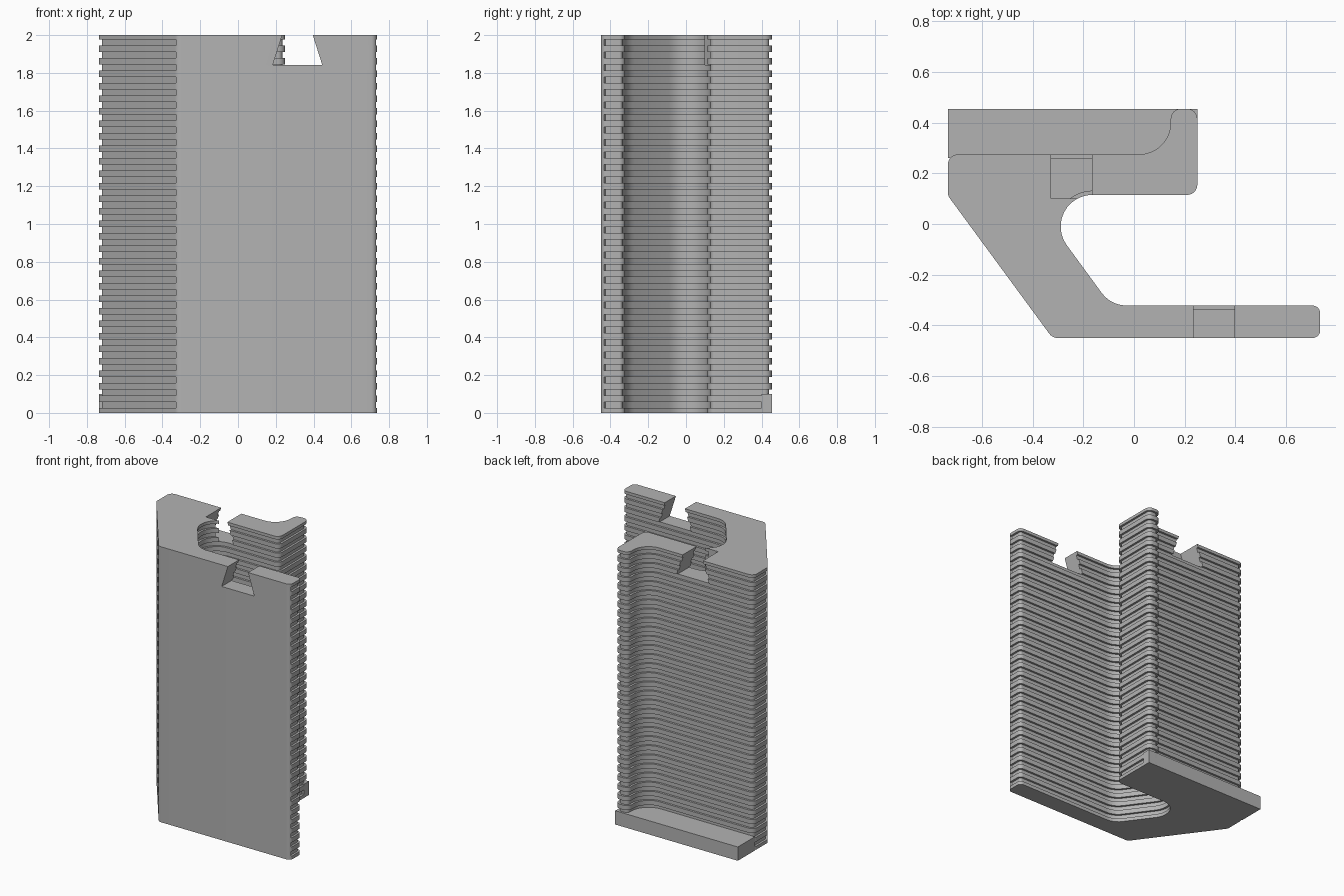
import bpy, bmesh, math
from mathutils import Vector

cube = bpy.data.objects.get("Cube")
if cube:
    bpy.data.objects.remove(cube, do_unlink=True)

grey = bpy.data.materials.new("plain grey")
grey.use_nodes = True
grey.diffuse_color = (0.45, 0.45, 0.45, 1)
grey.node_tree.nodes["Principled BSDF"].inputs["Base Color"].default_value = grey.diffuse_color

HEIGHT = 2.0
GROOVES = 30
GROOVE_DEPTH = 0.015
GROOVE_HEIGHT = 0.033
FIRST_GROOVE = 0.025
LAST_GROOVE = 1.945

# Hook outline, counter-clockwise: corner x, y and fillet radius
CORNERS = [
    (-0.322, -0.45, 0.04), (0.735, -0.45, 0.03), (0.735, -0.322, 0.03),
    (-0.091, -0.322, 0.12), (-0.411, 0.115, 0.125), (0.25, 0.115, 0.04),
    (0.25, 0.455, 0.04), (0.145, 0.455, 0.04), (0.145, 0.275, 0.125),
    (-0.735, 0.275, 0.04), (-0.735, 0.112, 0.04),
]


def rounded(corners, step=math.radians(11)):
    """Replace every corner with an arc of its radius."""
    points = []
    for i, (x, y, r) in enumerate(corners):
        c = Vector((x, y))
        a = (Vector(corners[i - 1][:2]) - c).normalized()
        b = (Vector(corners[(i + 1) % len(corners)][:2]) - c).normalized()
        half = a.angle(b) / 2
        centre = c + (a + b).normalized() * (r / math.sin(half))
        start = c + a * (r / math.tan(half)) - centre
        end = c + b * (r / math.tan(half)) - centre
        turn = math.atan2(start.x * end.y - start.y * end.x, start.dot(end))
        n = max(3, math.ceil(abs(turn) / step))
        for k in range(n + 1):
            t = turn * k / n
            points.append(centre + Vector((
                start.x * math.cos(t) - start.y * math.sin(t),
                start.x * math.sin(t) + start.y * math.cos(t))))
    return points


def inset(points, depth):
    """Shrink the outline, leaving the flat front where it is."""
    result = []
    for i, p in enumerate(points):
        d = (p - points[i - 1]).normalized()
        d += (points[(i + 1) % len(points)] - p).normalized()
        d.normalize()
        on_front = p.y < -0.435
        result.append(p.copy() if on_front else p + Vector((-d.y, d.x)) * depth)
    return result


def finish(bm, name, material=grey):
    bmesh.ops.recalc_face_normals(bm, faces=bm.faces)
    mesh = bpy.data.meshes.new(name)
    bm.to_mesh(mesh)
    bm.free()
    mesh.materials.append(material)
    obj = bpy.data.objects.new(name, mesh)
    bpy.context.collection.objects.link(obj)
    return obj


def loft(rings, name):
    """Skin a stack of equal rings and cap both ends."""
    bm = bmesh.new()
    loops = [[bm.verts.new(p) for p in ring] for ring in rings]
    for low, high in zip(loops, loops[1:]):
        for i in range(len(low)):
            bm.faces.new((low[i - 1], low[i], high[i], high[i - 1]))
    bm.faces.new(loops[0])
    bm.faces.new(loops[-1])
    bmesh.ops.remove_doubles(bm, verts=bm.verts, dist=1e-5)
    return finish(bm, name)


# Hooked body with a stack of grooves all round except the front
outline = rounded(CORNERS)
groove = inset(outline, GROOVE_DEPTH)
levels = [(outline, 0)]
for k in range(GROOVES):
    z = FIRST_GROOVE + k * (LAST_GROOVE - FIRST_GROOVE) / (GROOVES - 1)
    top = z + GROOVE_HEIGHT
    levels += [(outline, z), (groove, z), (groove, top), (outline, top)]
levels.append((outline, HEIGHT))
body = loft([[(p.x, p.y, z) for p in ring] for ring, z in levels], "grooved_body")

# Dovetail notches through the top of both arms
def dovetail(name, x, y0, y1):
    floor, over = 1.842, HEIGHT + 0.02
    wide, narrow = 0.131, 0.081
    slope = (wide - narrow) / (HEIGHT - floor)
    narrow = wide - slope * (over - floor)
    section = [(x - wide, floor), (x + wide, floor), (x + narrow, over), (x - narrow, over)]
    cutter = loft([[(px, y, pz) for px, pz in section] for y in (y0, y1)], name)
    cutter.hide_render = True
    cutter.hide_viewport = True
    cut = body.modifiers.new(name, "BOOLEAN")
    cut.operation = "DIFFERENCE"
    cut.solver = "EXACT"
    cut.object = cutter
    return cutter


cutters = [dovetail("front_notch_cutter", 0.315, -0.5, -0.28),
           dovetail("back_notch_cutter", -0.247, 0.1, 0.35)]

# Bake the notches, then drop the cutters
bpy.context.view_layer.update()
carved = bpy.data.meshes.new_from_object(
    body.evaluated_get(bpy.context.evaluated_depsgraph_get()))
body.modifiers.clear()
body.data = carved
for c in cutters:
    bpy.data.objects.remove(c, do_unlink=True)

# Foot ledge filling the space behind the back arm
ledge = [(-0.735, 0.26), (0.145, 0.26), (0.2, 0.4), (0.25, 0.4), (0.25, 0.455), (-0.735, 0.455)]
foot = loft([[(x, y, z) for x, y in ledge] for z in (0, 0.1)], "foot_ledge")

for obj in (body, foot):
    bpy.ops.object.select_all(action="DESELECT")
    obj.select_set(True)
    bpy.context.view_layer.objects.active = obj
    bpy.ops.object.shade_smooth_by_angle(angle=math.radians(30))
